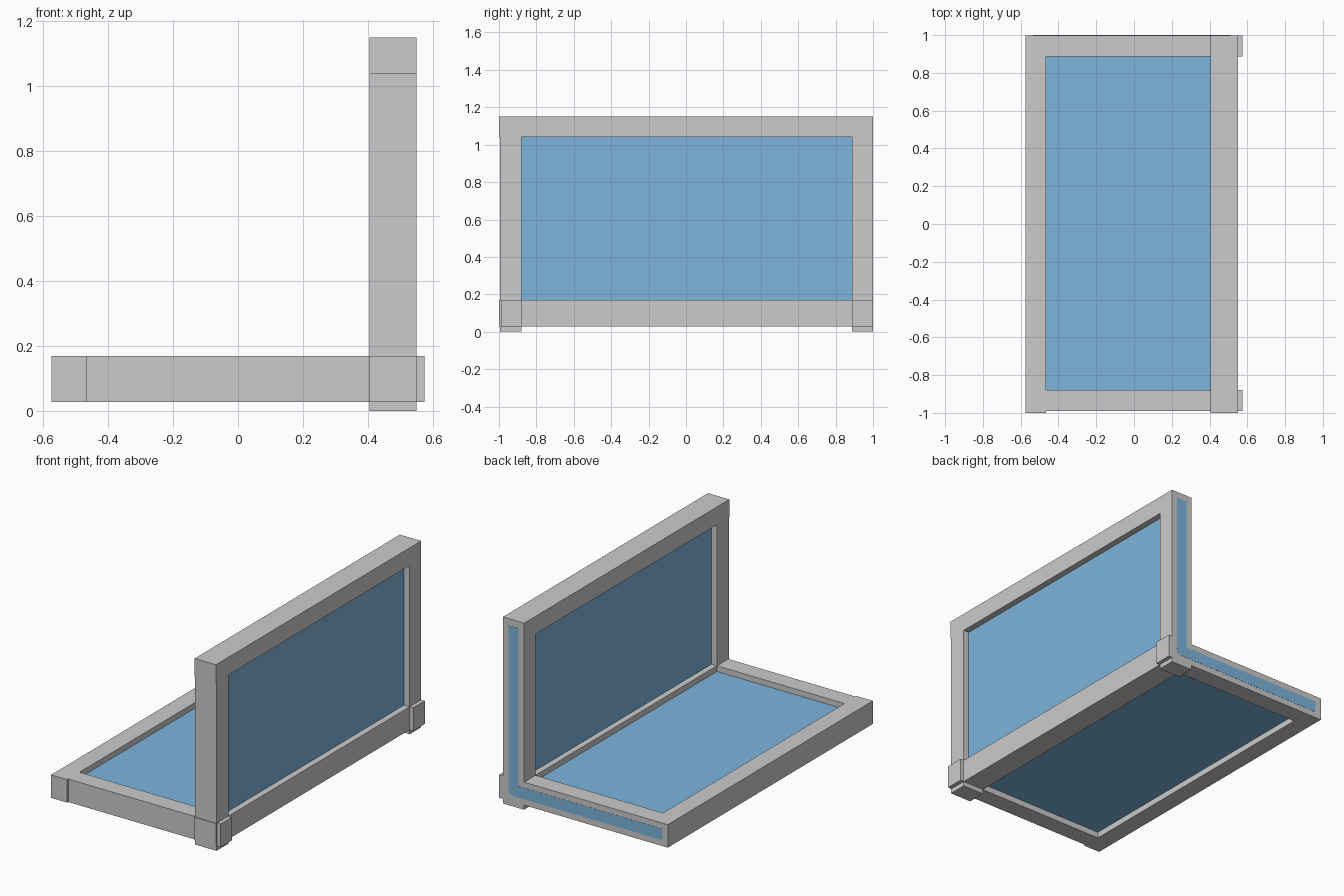
import bpy, bmesh, math

if "Cube" in bpy.data.objects:
    bpy.data.objects.remove(bpy.data.objects["Cube"])

# Colour for the bent pane; the frame stays plain grey
blue = bpy.data.materials.new("pane_blue")
blue.diffuse_color = (0.21, 0.46, 0.72, 1)
blue.use_nodes = True
blue.node_tree.nodes["Principled BSDF"].inputs["Base Color"].default_value = blue.diffuse_color


def finish(name, bm):
    bmesh.ops.recalc_face_normals(bm, faces=bm.faces)
    mesh = bpy.data.meshes.new(name)
    bm.to_mesh(mesh)
    bm.free()
    obj = bpy.data.objects.new(name, mesh)
    bpy.context.collection.objects.link(obj)
    return obj


def box(name, x, y, z):
    bm = bmesh.new()
    bmesh.ops.create_cube(bm, size=1)
    for v in bm.verts:
        for i, (lo, hi) in enumerate((x, y, z)):
            v.co[i] = lo + (v.co[i] + 0.5) * (hi - lo)
    return finish(name, bm)


# Shared frame sections
POST_X = (0.405, 0.55)
BASE_Z = (0.028, 0.17)
BACK = 0.999          # just behind the exposed pane edge
LENGTH = (-1.0, BACK)

# Long rails: top of the upright, free edge of the base, shared corner
box("upright_top_rail", POST_X, LENGTH, (1.04, 1.15))
box("base_edge_rail", (-0.575, -0.465), LENGTH, BASE_Z)
box("corner_rail", POST_X, LENGTH, BASE_Z)

# Crossing end members, with short stubs past the corner rail
for end, post_y, rail_y in (("front", (-0.995, -0.88), (-0.99, -0.88)),
                            ("back", (0.888, BACK), (0.888, BACK))):
    box(end + "_post", POST_X, post_y, (0.0, 1.15))
    box(end + "_base_rail", (-0.575, 0.575), rail_y, BASE_Z)

# Bent pane: L profile with a rounded outer corner, run along the length
r, cx, cz = 0.04, 0.472, 0.105
outer = [(cx + r * math.sin(a), cz - r * math.cos(a))
         for a in (math.radians(d) for d in range(0, 91, 15))]
profile = ([(-0.535, 0.065)] + outer
           + [(0.512, 1.11), (0.442, 1.11), (0.442, 0.135), (-0.535, 0.135)])
bm = bmesh.new()
face = bm.faces.new([bm.verts.new((x, -0.98, z)) for x, z in profile])
new = bmesh.ops.extrude_face_region(bm, geom=[face])["geom"]
bmesh.ops.translate(bm, vec=(0, 1.98, 0),
                    verts=[g for g in new if isinstance(g, bmesh.types.BMVert)])
pane = finish("bent_pane", bm)
pane.data.materials.append(blue)
